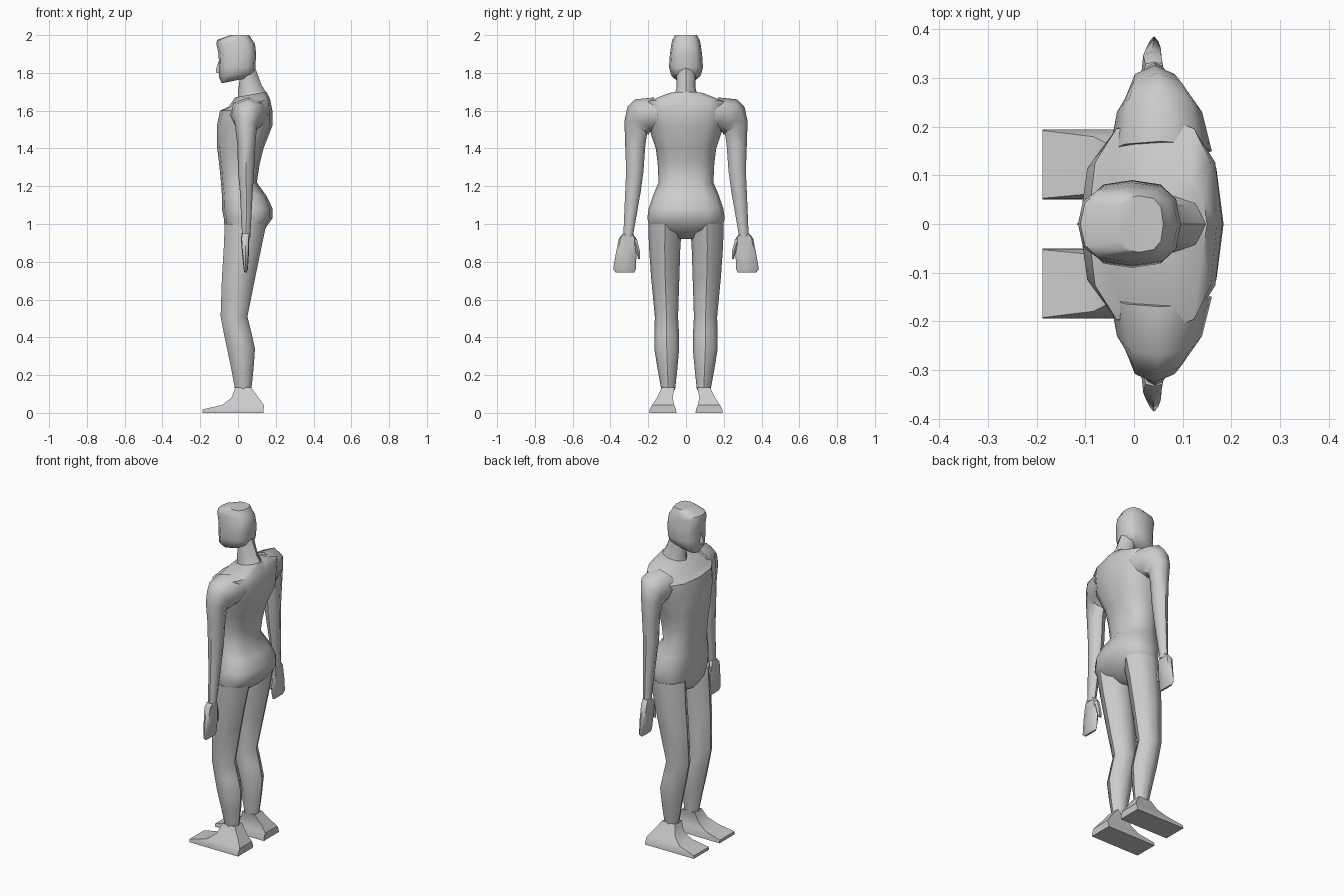
import bpy
import bmesh
from math import sin, cos, pi, copysign, radians

cube = bpy.data.objects.get("Cube")
if cube:
    bpy.data.objects.remove(cube, do_unlink=True)

GREY = (0.6, 0.6, 0.6, 1.0)
material = bpy.data.materials.new("plain grey")
material.use_nodes = True
material.diffuse_color = GREY
material.node_tree.nodes["Principled BSDF"].inputs["Base Color"].default_value = GREY


def rounded(value, power):
    """Superellipse coordinate: a higher power gives a boxier section."""
    return copysign(abs(value) ** (2 / power), value)


def loft(name, rings, sides=8, power=2.0, turn=0.0, mirror=1, crease=48):
    """Skin a stack of sections, each: front x, back x, inner y, outer y,
    height, then optional rise towards the back and rise towards the outside."""
    bm = bmesh.new()
    loops = []
    for ring in rings:
        front, back, inner, outer, height, *rises = ring
        rise_back, rise_out = (rises + [0, 0])[:2]
        loop = []
        for i in range(sides):
            angle = turn + 2 * pi * i / sides
            c, s = rounded(cos(angle), power), rounded(sin(angle), power)
            x = (front + back) / 2 + c * (back - front) / 2
            y = (inner + outer) / 2 + s * (outer - inner) / 2
            z = height + rise_back * c + rise_out * s
            loop.append(bm.verts.new((x, mirror * y, z)))
        loops.append(loop)
    for low, high in zip(loops, loops[1:]):
        for i in range(sides):
            j = (i + 1) % sides
            bm.faces.new((low[i], low[j], high[j], high[i]))
    bm.faces.new(loops[0][::-1])
    bm.faces.new(loops[-1])
    bmesh.ops.recalc_face_normals(bm, faces=bm.faces)
    mesh = bpy.data.meshes.new(name)
    bm.to_mesh(mesh)
    bm.free()
    mesh.materials.append(material)
    obj = bpy.data.objects.new(name, mesh)
    bpy.context.collection.objects.link(obj)
    bpy.ops.object.select_all(action="DESELECT")
    obj.select_set(True)
    bpy.context.view_layer.objects.active = obj
    bpy.ops.object.shade_smooth_by_angle(angle=radians(crease))
    return obj


def centred(rings):
    """Expand half widths into inner and outer sides about the middle."""
    return [(front, back, -half, half, *rest) for front, back, half, *rest in rings]


# Torso from crotch to the base of the neck
loft("torso", centred([
    (-.05, .07, .05, .92),
    (-.07, .14, .19, .97),
    (-.075, .182, .205, 1.03),
    (-.085, .184, .198, 1.08),
    (-.085, .15, .175, 1.15),
    (-.09, .10, .145, 1.22),
    (-.10, .115, .15, 1.32),
    (-.11, .135, .16, 1.4),
    (-.112, .182, .2, 1.52),
    (-.095, .182, .22, 1.6),
    (-.05, .17, .22, 1.64, .02),
    (-.015, .15, .1, 1.685, .015),
]), sides=12, power=2.5)

# Neck leaning forward into the head
loft("neck", centred([
    (0, .16, .065, 1.67, .01),
    (0, .125, .05, 1.72, .015),
    (.01, .09, .05, 1.8, .03),
]))

# Head with a narrow jaw, square back and flat crown
loft("head", centred([
    (-.085, .06, .045, 1.76, .015),
    (-.1, .088, .08, 1.79, .015),
    (-.1, .092, .09, 1.83),
    (-.103, .096, .085, 1.9),
    (-.115, .09, .077, 1.955),
    (-.11, .075, .072, 1.975),
    (-.04, .06, .058, 2.0),
]), sides=12, power=2.8)
loft("nose", centred([
    (-.113, -.08, .014, 1.8),
    (-.118, -.08, .012, 1.815),
    (-.1, -.08, .006, 1.87),
]), sides=4)

for side, mirror in (("left", -1), ("right", 1)):
    # Shoulder turning down into the arm
    loft(side + "_arm", [
        (-.05, .16, .13, .17, 1.58, 0, .09),
        (-.035, .14, .19, .27, 1.575, 0, .085),
        (-.02, .115, .2, .31, 1.545, 0, .075),
        (-.015, .1, .205, .326, 1.515, 0, .03),
        (-.003, .092, .215, .322, 1.42),
        (0, .085, .225, .317, 1.28),
        (.01, .078, .24, .322, 1.17),
        (.022, .065, .282, .332, .93),
    ], mirror=mirror)

    # Flat mitten hand and its thumb
    loft(side + "_hand", [
        (.02, .062, .284, .333, .95),
        (.015, .06, .264, .355, .925),
        (.022, .058, .262, .372, .84),
        (.03, .052, .266, .386, .76),
        (.034, .046, .274, .37, .742),
    ], power=3.5, mirror=mirror)
    loft(side + "_thumb", [
        (.024, .046, .243, .254, .815),
        (.02, .052, .243, .268, .86),
        (.024, .052, .258, .29, .92),
    ], sides=6, mirror=mirror)

    # Leg with the knee forward and the calf behind
    loft(side + "_leg", [
        (-.07, .15, .02, .2, 1.0),
        (-.075, .125, .03, .196, .88),
        (-.085, .092, .035, .185, .72),
        (-.092, .05, .042, .165, .51),
        (-.075, .072, .037, .167, .42),
        (-.058, .09, .036, .168, .34),
        (-.035, .082, .046, .15, .23),
        (-.015, .07, .058, .13, .12),
    ], mirror=mirror)

    # Wedge foot with a flat sole
    loft(side + "_foot", [
        (-.19, .138, .05, .195, 0),
        (-.19, .138, .052, .193, .018),
        (-.085, .138, .062, .18, .042),
        (-.035, .11, .07, .155, .08),
        (-.015, .07, .06, .128, .135),
    ], sides=4, power=60, turn=pi / 4, mirror=mirror, crease=35)
